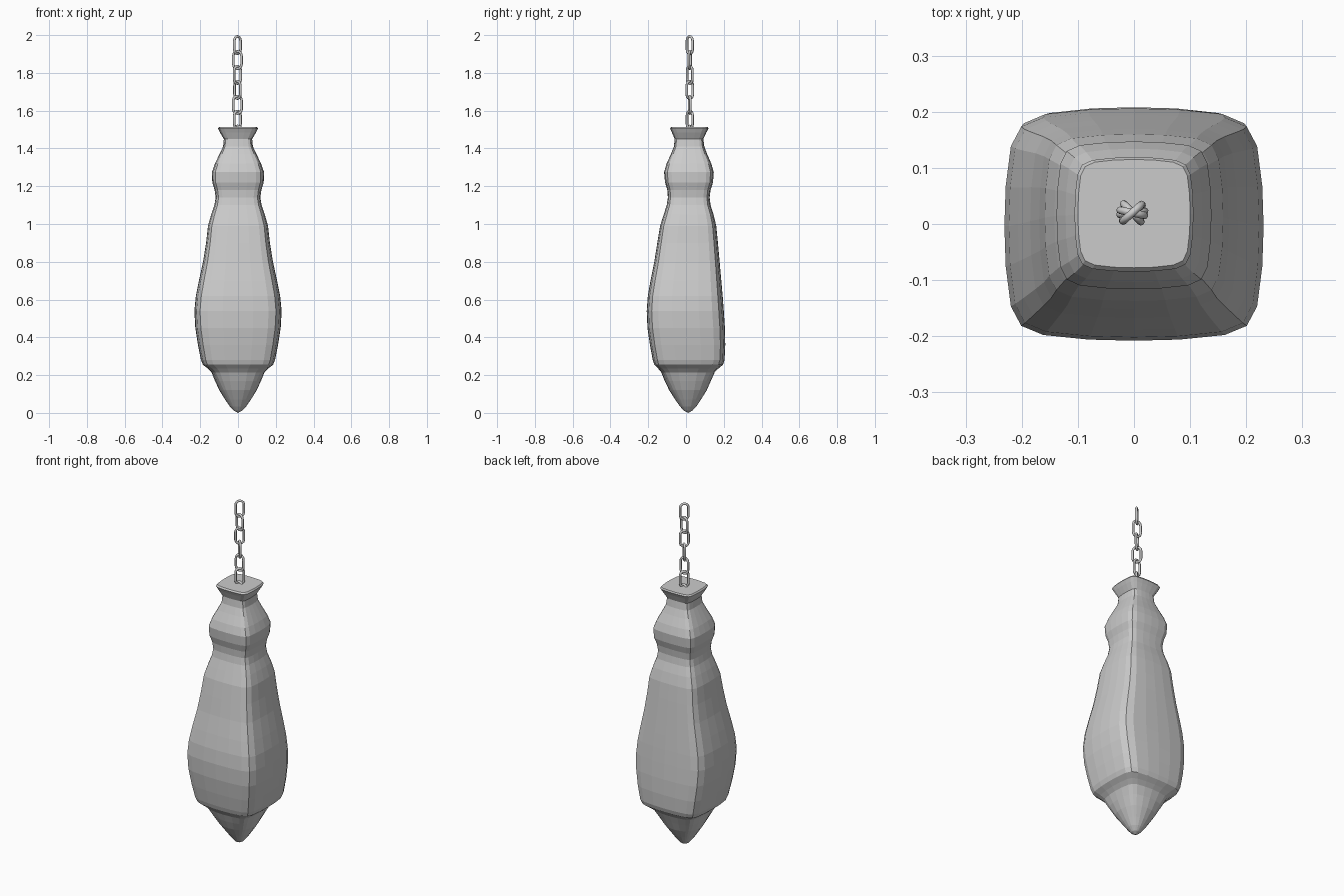
import bpy, bmesh, math
from mathutils import Matrix, Vector

if "Cube" in bpy.data.objects:
    bpy.data.objects.remove(bpy.data.objects["Cube"])

grey = bpy.data.materials.new("plain grey")
grey.diffuse_color = (0.6, 0.6, 0.6, 1)
grey.use_nodes = True
grey.node_tree.nodes["Principled BSDF"].inputs["Base Color"].default_value = grey.diffuse_color


def add_object(name, bm):
    bmesh.ops.recalc_face_normals(bm, faces=bm.faces)
    mesh = bpy.data.meshes.new(name)
    bm.to_mesh(mesh)
    bm.free()
    mesh.materials.append(grey)
    obj = bpy.data.objects.new(name, mesh)
    bpy.context.collection.objects.link(obj)
    return obj


# Rounded square outline, one quadrant repeated four times
QUADRANT = [(1, 0), (0.99, 0.35), (0.95, 0.7), (0.87, 0.87), (0.7, 0.95), (0.35, 0.99)]
OUTLINE = []
for q in range(4):
    for x, y in QUADRANT:
        for _ in range(q):
            x, y = -y, x
        OUTLINE.append(Vector((x, y)))

# Body profile: height, half width, front y, back y
PROFILE = [
    (1.513, 0.100, -0.078, 0.115), (1.505, 0.106, -0.085, 0.119),
    (1.485, 0.096, -0.075, 0.108), (1.45, 0.075, -0.060, 0.092),
    (1.41, 0.079, -0.064, 0.097), (1.37, 0.098, -0.080, 0.112),
    (1.32, 0.122, -0.103, 0.134), (1.275, 0.138, -0.116, 0.147),
    (1.22, 0.136, -0.111, 0.143), (1.18, 0.124, -0.099, 0.130),
    (1.14, 0.118, -0.096, 0.125), (1.10, 0.125, -0.102, 0.130),
    (1.05, 0.142, -0.118, 0.146), (0.99, 0.159, -0.137, 0.160),
    (0.90, 0.169, -0.152, 0.169), (0.80, 0.185, -0.168, 0.178),
    (0.70, 0.207, -0.188, 0.187), (0.62, 0.223, -0.202, 0.194),
    (0.54, 0.231, -0.208, 0.200), (0.45, 0.226, -0.204, 0.206),
    (0.36, 0.212, -0.191, 0.208), (0.28, 0.196, -0.176, 0.204),
    (0.255, 0.186, -0.168, 0.196), (0.235, 0.160, -0.148, 0.172),
    (0.215, 0.140, -0.131, 0.152), (0.17, 0.122, -0.113, 0.132),
    (0.12, 0.099, -0.089, 0.110), (0.07, 0.068, -0.057, 0.079),
    (0.035, 0.044, -0.032, 0.055), (0.012, 0.023, -0.012, 0.034),
]

# Lofted body, turning rounder towards the bottom tip
bm = bmesh.new()
rings = []
for z, half, front, back in PROFILE:
    roundness = min(1, max(0, (0.25 - z) / 0.2))
    ring = []
    for p in OUTLINE:
        p = p.lerp(p.normalized(), roundness)
        y = (front + back) / 2 + p.y * (back - front) / 2
        ring.append(bm.verts.new((p.x * half, y, z)))
    rings.append(ring)
n = len(OUTLINE)
for a, b in zip(rings, rings[1:]):
    for i in range(n):
        j = (i + 1) % n
        bm.faces.new((a[i], a[j], b[j], b[i]))
bm.faces.new(rings[0])
tip = bm.verts.new((0, 0.011, 0))
for i in range(n):
    bm.faces.new((rings[-1][i], rings[-1][(i + 1) % n], tip))
add_object("handle_body", bm)


# Chain link: a round wire swept along a stadium path
def chain_link(index, top, angle, length=0.106, width=0.058, wire=0.0068):
    bm = bmesh.new()
    radius = width / 2 - wire
    straight = length / 2 - wire - radius
    turn = Matrix.Rotation(math.radians(angle), 3, 'Z')
    centre = Vector((-0.003, 0.02, top - length / 2))
    loops = []
    for k in range(14):
        upper = k < 7
        t = math.pi * (k if upper else k - 1) / 6
        out = Vector((math.cos(t), 0, math.sin(t)))
        path = out * radius + Vector((0, 0, straight if upper else -straight))
        loop = []
        for s in range(8):
            u = math.tau * s / 8
            offset = out * math.cos(u) * wire + Vector((0, math.sin(u) * wire, 0))
            loop.append(bm.verts.new(centre + turn @ (path + offset)))
        loops.append(loop)
    for k in range(14):
        a, b = loops[k], loops[(k + 1) % 14]
        for s in range(8):
            bm.faces.new((a[s], a[(s + 1) % 8], b[(s + 1) % 8], b[s]))
    obj = add_object(f"chain_link_{index + 1}", bm)
    for poly in obj.data.polygons:
        poly.use_smooth = True


for i, angle in enumerate([42, -12, 38, -46, 8, 42, -12]):
    chain_link(i, 2.0 - 0.079 * i, angle)
